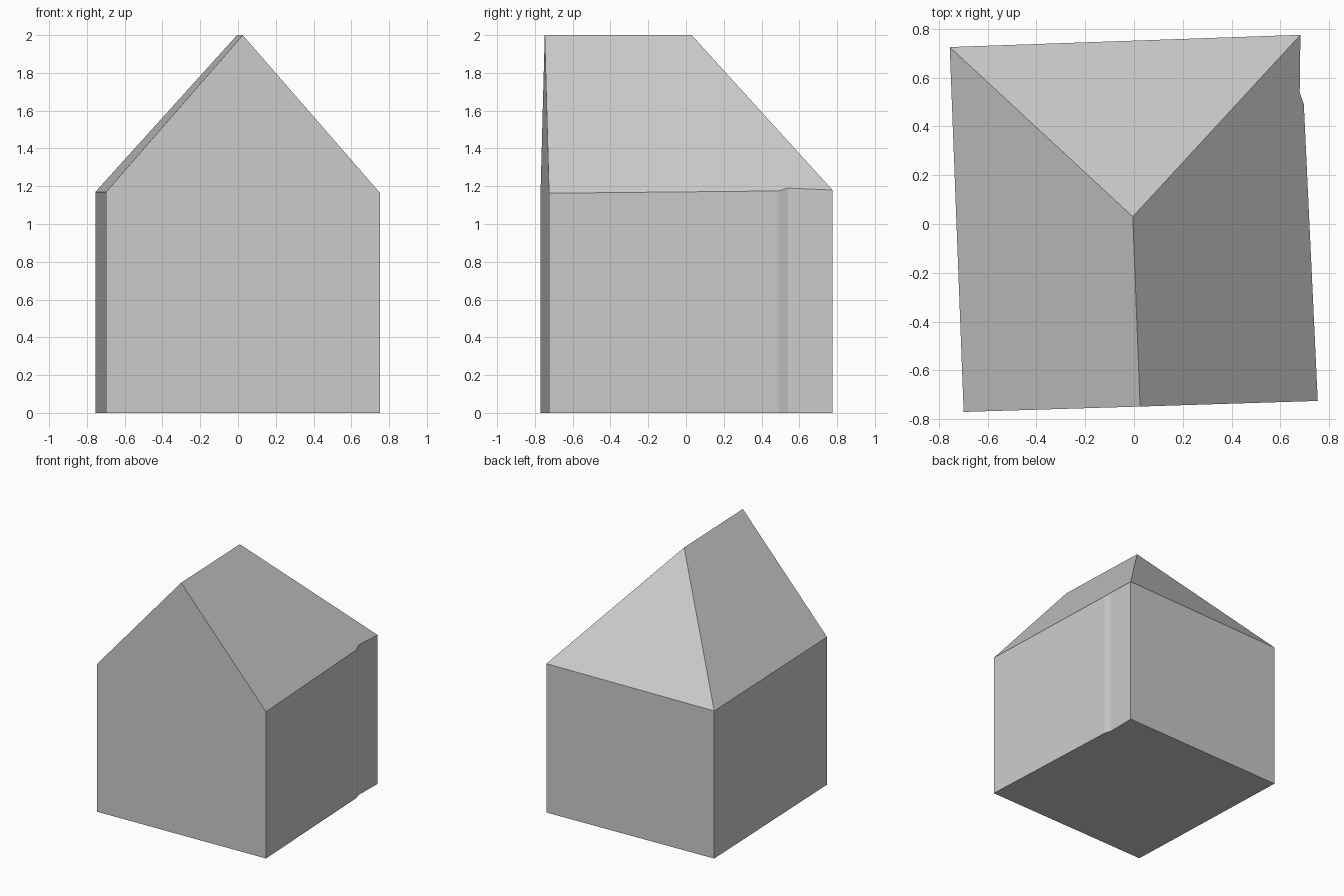
import bpy

cube = bpy.data.objects.get("Cube")
if cube:
    bpy.data.objects.remove(cube, do_unlink=True)

# Plain grey finish
grey = bpy.data.materials.new("light grey")
grey.use_nodes = True
colour = (0.6, 0.6, 0.6, 1)
grey.diffuse_color = colour
grey.node_tree.nodes["Principled BSDF"].inputs["Base Color"].default_value = colour


def build(name, verts, faces):
    mesh = bpy.data.meshes.new(name)
    mesh.from_pydata(verts, [], faces)
    mesh.materials.append(grey)
    mesh.update()
    obj = bpy.data.objects.new(name, mesh)
    bpy.context.collection.objects.link(obj)
    return obj


# Eaves outline, anticlockwise from the front right corner, with a small jog
# in the left wall
eaves = [
    (-0.698, -0.77, 1.17),
    (0.753, -0.725, 1.163),
    (0.696, 0.49, 1.175),
    (0.679, 0.54, 1.19),
    (0.682, 0.775, 1.18),
    (-0.755, 0.725, 1.17),
]
ridge_front = (0.025, -0.748, 2)
ridge_back = (-0.005, 0.03, 2)
n = len(eaves)

# Walls with floor; the front wall rises into a gable
base = [(x, y, 0) for x, y, z in eaves]
wall_faces = [(i, (i + 1) % n, (i + 1) % n + n, i + n) for i in range(1, n)]
gable = (0, 1, n + 1, 2 * n, n)
floor = tuple(reversed(range(n)))
build("walls", base + eaves + [ridge_front], wall_faces + [gable, floor])

# Roof: two slopes and a hip at the back
front, back = n, n + 1
build("roof", eaves + [ridge_front, ridge_back], [
    (1, 2, 3, 4, back, front),
    (4, 5, back),
    (5, 0, front, back),
])
